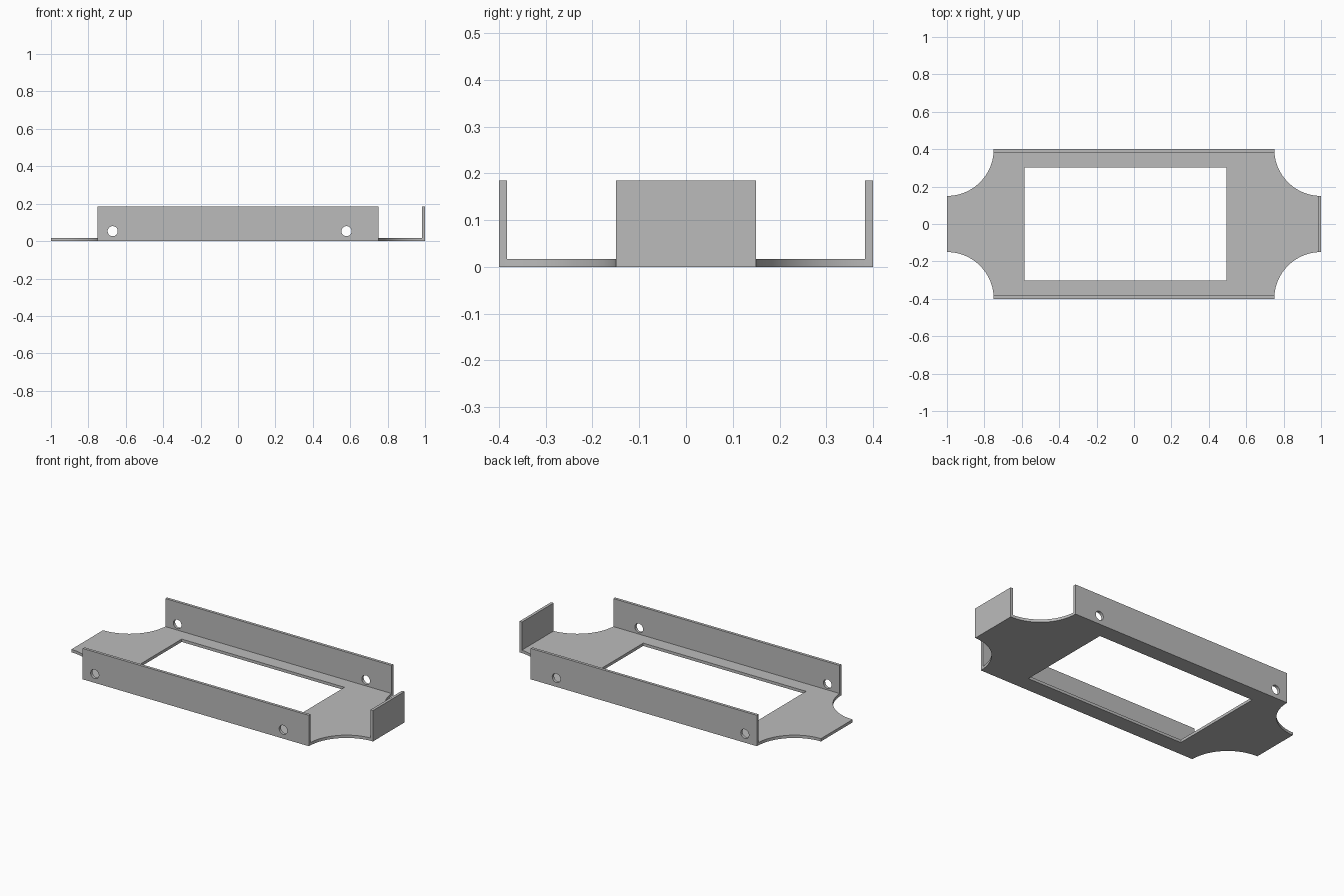
import bpy, bmesh
from math import cos, sin, pi, radians
from mathutils import Matrix

cube = bpy.data.objects.get("Cube")
if cube:
    bpy.data.objects.remove(cube, do_unlink=True)

THICK, HEIGHT = 0.017, 0.185
HALF_X, HALF_Y = 1.0, 0.4
NOTCH = 0.25

metal = bpy.data.materials.new("grey metal")
metal.use_nodes = True
GREY = (0.5, 0.5, 0.5, 1)
metal.diffuse_color = GREY
metal.node_tree.nodes["Principled BSDF"].inputs["Base Color"].default_value = GREY


def arc(cx, cy, r, start, end, steps):
    angles = [radians(start + (end - start) * i / steps) for i in range(steps + 1)]
    return [(cx + r * cos(a), cy + r * sin(a)) for a in angles]


def rect(x0, y0, x1, y1):
    return [(x0, y0), (x1, y0), (x1, y1), (x0, y1)]


def sheet(name, loops, matrix):
    """Flat sheet from an outline and its holes, centred on its thickness."""
    curve = bpy.data.curves.new(name + " outline", 'CURVE')
    curve.dimensions = '2D'
    curve.fill_mode = 'BOTH'
    curve.extrude = THICK / 2
    for loop in loops:
        spline = curve.splines.new('POLY')
        spline.points.add(len(loop) - 1)
        for point, (x, y) in zip(spline.points, loop):
            point.co = (x, y, 0, 1)
        spline.use_cyclic_u = True
    temp = bpy.data.objects.new(name + " outline", curve)
    bpy.context.collection.objects.link(temp)
    graph = bpy.context.evaluated_depsgraph_get()
    mesh = bpy.data.meshes.new_from_object(temp.evaluated_get(graph))
    bpy.data.objects.remove(temp, do_unlink=True)
    bpy.data.curves.remove(curve)

    # weld the caps to the sides and keep only the real corners sharp
    bm = bmesh.new()
    bm.from_mesh(mesh)
    bmesh.ops.remove_doubles(bm, verts=bm.verts, dist=0.0001)
    bmesh.ops.transform(bm, matrix=matrix, verts=bm.verts)
    bmesh.ops.recalc_face_normals(bm, faces=bm.faces)
    for face in bm.faces:
        face.smooth = True
        face.material_index = 0
    for edge in bm.edges:
        edge.smooth = edge.calc_face_angle(pi) < radians(30)
    bm.to_mesh(mesh)
    bm.free()
    mesh.name = name
    mesh.materials.clear()
    mesh.materials.append(metal)
    obj = bpy.data.objects.new(name, mesh)
    bpy.context.collection.objects.link(obj)
    return obj


# Base plate with scooped corners and an off-centre window
outline = []
for sx, sy, start, end in ((1, 1, 270, 180), (-1, 1, 0, -90),
                           (-1, -1, 90, 0), (1, -1, 180, 90)):
    outline += arc(sx * HALF_X, sy * HALF_Y, NOTCH, start, end, 24)
window = rect(-0.585, -0.302, 0.495, 0.302)
sheet("base_plate", [outline, window], Matrix.Translation((0, 0, THICK / 2)))

# Side walls with two bolt holes each
upright = Matrix.Rotation(pi / 2, 4, 'X')
wall_half = HALF_X - NOTCH
holes = [arc(x, 0.053, 0.027, 0, 348.75, 31) for x in (-0.67, 0.58)]
for name, side in (("front_wall", -1), ("back_wall", 1)):
    place = Matrix.Translation((0, side * (HALF_Y - THICK / 2), 0)) @ upright
    sheet(name, [rect(-wall_half, THICK, wall_half, HEIGHT)] + holes, place)

# Upright tab on the left end
place = (Matrix.Translation((HALF_X - THICK / 2, 0, 0))
         @ Matrix.Rotation(pi / 2, 4, 'Z') @ upright)
tab_half = HALF_Y - NOTCH
sheet("end_tab", [rect(-tab_half, THICK, tab_half, HEIGHT)], place)
